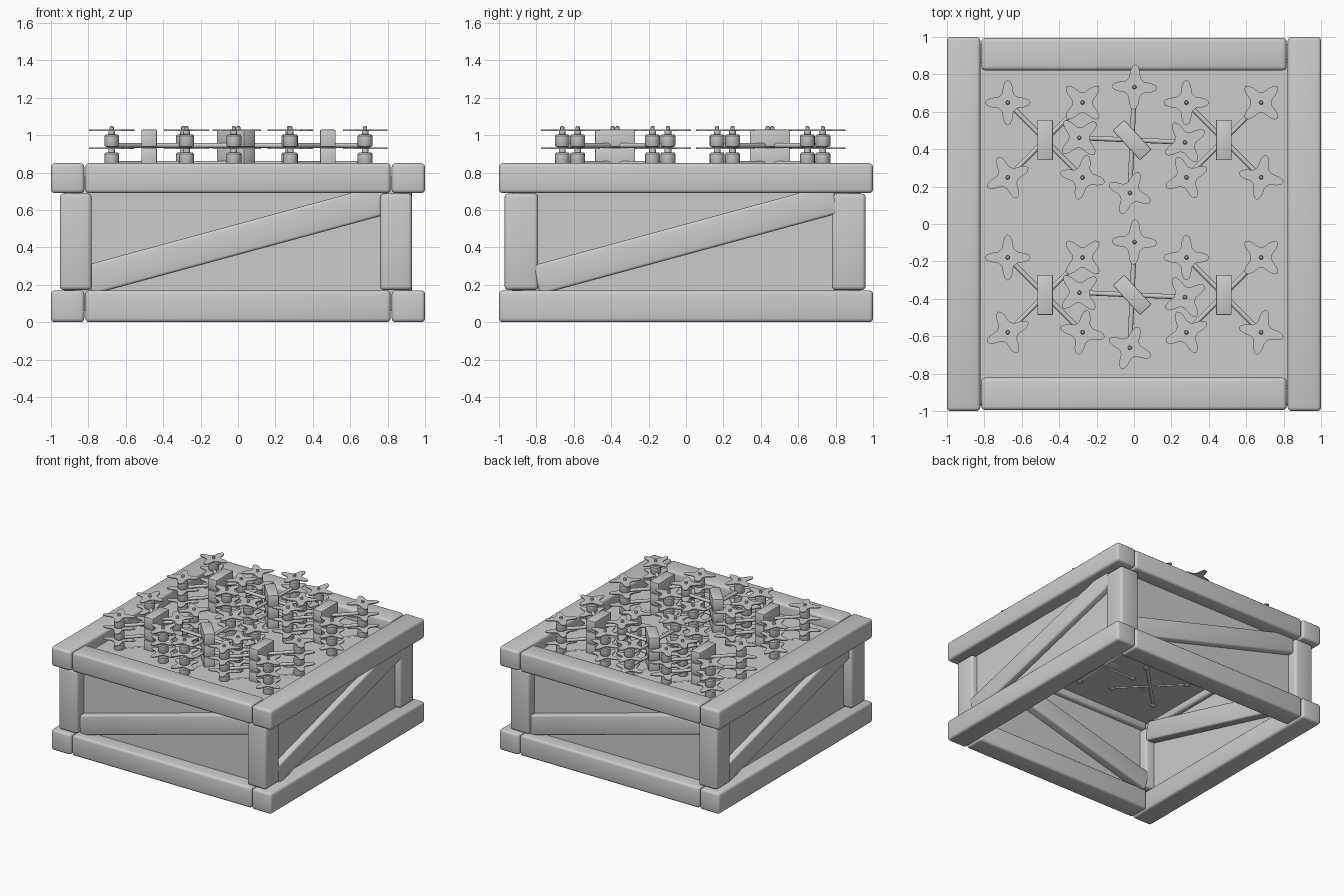
import bpy, bmesh
from math import radians, cos, sin, pi
from mathutils import Matrix, Vector

if "Cube" in bpy.data.objects:
    bpy.data.objects.remove(bpy.data.objects["Cube"])


def finish(name, bm, matrix=Matrix()):
    mesh = bpy.data.meshes.new(name)
    bmesh.ops.recalc_face_normals(bm, faces=bm.faces[:])
    bm.to_mesh(mesh)
    bm.free()
    ob = bpy.data.objects.new(name, mesh)
    bpy.context.collection.objects.link(ob)
    ob.matrix_world = matrix
    bpy.ops.object.select_all(action='DESELECT')
    ob.select_set(True)
    bpy.context.view_layer.objects.active = ob
    bpy.ops.object.shade_smooth_by_angle(angle=radians(35))
    return ob


def add_box(bm, size, matrix=Matrix(), bevel=0.0, seg=3):
    part = bmesh.new()
    bmesh.ops.create_cube(part, size=1)
    bmesh.ops.scale(part, vec=size, verts=part.verts)
    if bevel:
        bmesh.ops.bevel(part, geom=part.edges[:], offset=bevel, segments=seg,
                        profile=0.5, affect='EDGES')
    part.transform(matrix)
    tmp = bpy.data.meshes.new("tmp")
    part.to_mesh(tmp)
    part.free()
    bm.from_mesh(tmp)
    bpy.data.meshes.remove(tmp)


def beam(name, lo, hi, bevel=0.02):
    lo, hi = Vector(lo), Vector(hi)
    bm = bmesh.new()
    add_box(bm, hi - lo, bevel=bevel)
    return finish(name, bm, Matrix.Translation((lo + hi) / 2))


def add_lathe(bm, profile, x, y, n=16):
    # revolve (radius, z) points around a vertical axis
    rings = [[bm.verts.new((x + r * cos(2 * pi * i / n), y + r * sin(2 * pi * i / n), z))
              for i in range(n)] for r, z in profile]
    for a, b in zip(rings, rings[1:]):
        for i in range(n):
            j = (i + 1) % n
            bm.faces.new((a[i], a[j], b[j], b[i]))
    bm.faces.new(rings[0][::-1])
    bm.faces.new(rings[-1])


def add_star(bm, x, y, z, turn, n=48, thick=0.007):
    # four-pointed rotor blade
    rings = []
    for h in (-thick / 2, thick / 2):
        ring = []
        for i in range(n):
            t = 2 * pi * i / n
            r = 0.056 + 0.066 * ((1 + cos(4 * t)) / 2) ** 2
            ring.append(bm.verts.new((x + r * cos(t + turn), y + r * sin(t + turn), z + h)))
        rings.append(ring)
    for i in range(n):
        j = (i + 1) % n
        bm.faces.new((rings[0][i], rings[0][j], rings[1][j], rings[1][i]))
    bm.faces.new(rings[0][::-1])
    bm.faces.new(rings[1])


# Crate frame: upper and lower rings of beams
for level, z0, z1 in (("lower", 0.0, 0.17), ("upper", 0.69, 0.85)):
    for side, s in (("left", -1), ("right", 1)):
        a, b = sorted((s * 1.0, s * 0.822))
        beam(f"{level}_{side}_beam", (a, -1, z0), (b, 1, z1))
    for side, s in (("front", -1), ("back", 1)):
        a, b = sorted((s * 0.995, s * 0.822))
        beam(f"{level}_{side}_beam", (-0.816, a, z0), (0.816, b, z1))

# Corner posts
for xn, x in (("left", -0.868), ("right", 0.845)):
    for yn, y in (("front", -0.88), ("back", 0.87)):
        beam(f"{yn}_{xn}_post", (x - 0.085, y - 0.09, 0.172), (x + 0.085, y + 0.09, 0.688))

# Diagonal braces and wall panels, one per side
for k, side in enumerate(("front", "right", "back", "left")):
    spin = Matrix.Rotation(k * pi / 2, 4, 'Z')
    bm = bmesh.new()
    add_box(bm, (1.66, 0.14, 0.16), bevel=0.015)
    finish(f"{side}_brace", bm, spin @ Matrix.Translation((0, -0.86, 0.443))
           @ Matrix.Rotation(-radians(15.2), 4, 'Y'))
    bm = bmesh.new()
    add_box(bm, (1.74, 0.02, 0.72))
    finish(f"{side}_panel", bm, spin @ Matrix.Translation((0, -0.87, 0.42)))

# Shelf the drones sit on
beam("shelf", (-0.87, -0.87, 0.745), (0.87, 0.87, 0.76), bevel=0)

# One quad drone, arms at local z = 0
bm = bmesh.new()
add_box(bm, (0.084, 0.215, 0.092), Matrix.Translation((0, 0, 0.038)), 0.006, 2)
for ang in (45, 135):
    rod = Matrix.Rotation(radians(ang), 4, 'Z') @ Matrix.Rotation(pi / 2, 4, 'Y')
    bmesh.ops.create_cone(bm, cap_ends=True, segments=12, radius1=0.013, radius2=0.013,
                          depth=0.565, matrix=rod)
motor = [(0.012, -0.021), (0.022, -0.015), (0.024, -0.008), (0.036, -0.006), (0.04, 0),
         (0.04, 0.05), (0.034, 0.058), (0.018, 0.06), (0.018, 0.078), (0.011, 0.08),
         (0.011, 0.098), (0.006, 0.104)]
for x, y, turn in ((-0.2, 0.2, 0), (0.2, 0.2, 45), (-0.2, -0.2, 25), (0.2, -0.2, -12)):
    add_lathe(bm, motor, x, y)
    add_star(bm, x, y, 0.082, radians(turn))
first = finish("drone", bm)

# Stacks of drones: six positions, three layers
spots = [(x, y, t) for y in (0.449, -0.379)
         for x, t in ((-0.475, 0), (-0.01, 42.5), (0.48, 0))]
n = 0
for x, y, t in spots:
    for layer in range(3):
        ob = first if n == 0 else bpy.data.objects.new(f"drone_{n}", first.data)
        if n:
            bpy.context.collection.objects.link(ob)
        ob.location = (x, y, 0.945 - 0.097 * layer)
        ob.rotation_euler = (0, 0, radians(t))
        n += 1
